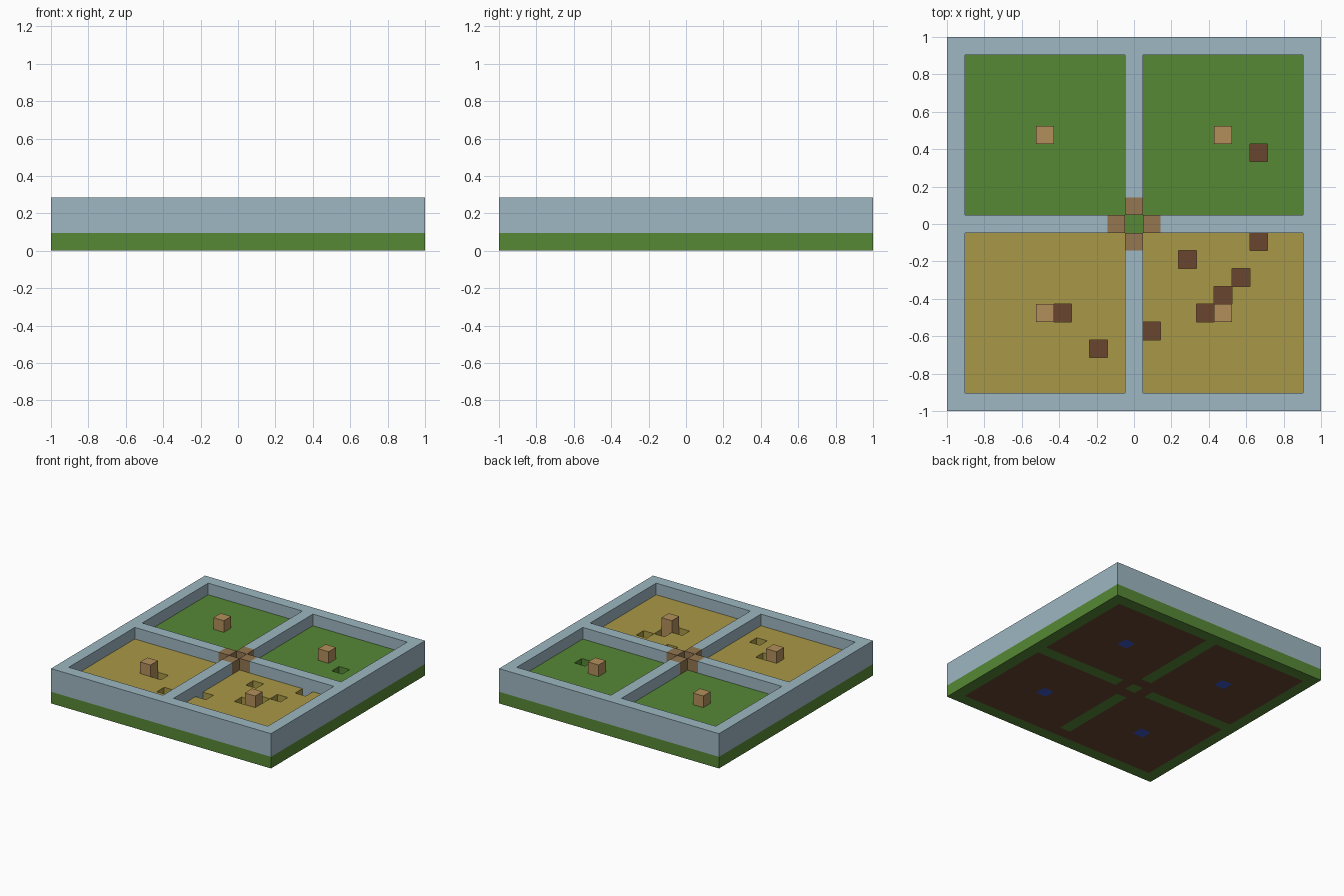
import bpy
import bmesh
from mathutils import Vector

CELL = 2 / 21      # the model is a 21 x 21 x 3 block layout
HALF = 10

cube = bpy.data.objects.get("Cube")
if cube:
    bpy.data.objects.remove(cube, do_unlink=True)


def linear(v):
    v /= 255
    return v / 12.92 if v <= 0.04045 else ((v + 0.055) / 1.055) ** 2.4


def material(name, *rgb):
    mat = bpy.data.materials.new(name)
    mat.use_nodes = True
    color = [linear(v) for v in rgb] + [1.0]
    mat.diffuse_color = color
    bsdf = mat.node_tree.nodes["Principled BSDF"]
    bsdf.inputs["Base Color"].default_value = color
    bsdf.inputs["Roughness"].default_value = 0.9
    return mat


stone = material("pale blue stone", 157, 183, 193)
grass = material("grass green", 86, 136, 53)
straw = material("straw yellow", 169, 152, 71)
wood = material("light wood", 178, 143, 91)
plank = material("dark wood", 147, 118, 80)
soil = material("brown soil", 105, 70, 47)
blue = material("deep blue", 58, 88, 200)


def slab(name, cells, low, high, mat):
    """Raise a set of floor cells between two layers, as one closed shell."""
    cells = set(cells)
    bm = bmesh.new()

    def face(*corners):
        bm.faces.new([bm.verts.new(Vector(c) * CELL) for c in corners])

    for x, y in cells:
        ring = [(x - .5, y - .5), (x + .5, y - .5), (x + .5, y + .5), (x - .5, y + .5)]
        face(*[(*p, high) for p in ring])
        face(*[(*p, low) for p in reversed(ring)])
        # side walls only where there is no neighbour
        for i, (dx, dy) in enumerate([(0, -1), (1, 0), (0, 1), (-1, 0)]):
            if (x + dx, y + dy) not in cells:
                a, b = ring[i], ring[(i + 1) % 4]
                face((*a, low), (*b, low), (*b, high), (*a, high))
    bmesh.ops.remove_doubles(bm, verts=bm.verts, dist=CELL / 100)
    # merge the coplanar squares into large flat faces
    bmesh.ops.dissolve_limit(bm, angle_limit=0.01, verts=bm.verts, edges=bm.edges)
    bmesh.ops.triangulate(bm, faces=[f for f in bm.faces if len(f.verts) > 4])
    mesh = bpy.data.meshes.new(name)
    bm.to_mesh(mesh)
    bm.free()
    mesh.materials.append(mat)
    obj = bpy.data.objects.new(name, mesh)
    bpy.context.collection.objects.link(obj)
    return obj


# Layout of the plan
span = range(-HALF, HALF + 1)
plan = {(x, y) for x in span for y in span}
border = {(x, y) for x, y in plan if max(abs(x), abs(y)) == HALF}
cross = {(x, y) for x, y in plan - border if x == 0 or y == 0}
fields = plan - border - cross
center = {(0, 0)}
gates = {(1, 0), (-1, 0), (0, 1), (0, -1)}
posts = {(x, y) for x in (-5, 5) for y in (-5, 5)}
pits = {(7, 4), (7, -1), (3, -2), (6, -3), (5, -4), (4, -5), (1, -6), (-4, -5), (-2, -7)}

# Bottom layer: turf under the walls, soil under the fields, blue blocks under the posts
earth = (fields - posts) | gates | {(0, -9)}
slab("soil_bed", earth, 0, 1, soil)
slab("turf_base", plan - earth - posts, 0, 1, grass)

# Stone walls: outer frame and dividing cross
slab("stone_walls", (border | cross) - gates - center, 1, 3, stone)

# Wooden blocks around the sunken turf centre
for side, cell in zip(("left", "right", "back", "front"), [(1, 0), (-1, 0), (0, 1), (0, -1)]):
    slab(f"{side}_gate_block", {cell}, 1, 3, plank)
slab("center_turf", center, 1, 2, grass)

# Four fields with square pits, each with a post standing on a blue block
for sx, side in ((1, "left"), (-1, "right")):
    for sy, end, mat in ((1, "back", grass), (-1, "front", straw)):
        name = f"{end}_{side}"
        quarter = {(x, y) for x, y in fields if x * sx > 0 and y * sy > 0}
        slab(f"{name}_field", quarter - pits - posts, 1, 2, mat)
        slab(f"{name}_post", {(5 * sx, 5 * sy)}, 1, 3, wood)
        slab(f"{name}_blue_block", {(5 * sx, 5 * sy)}, 0, 1, blue)
